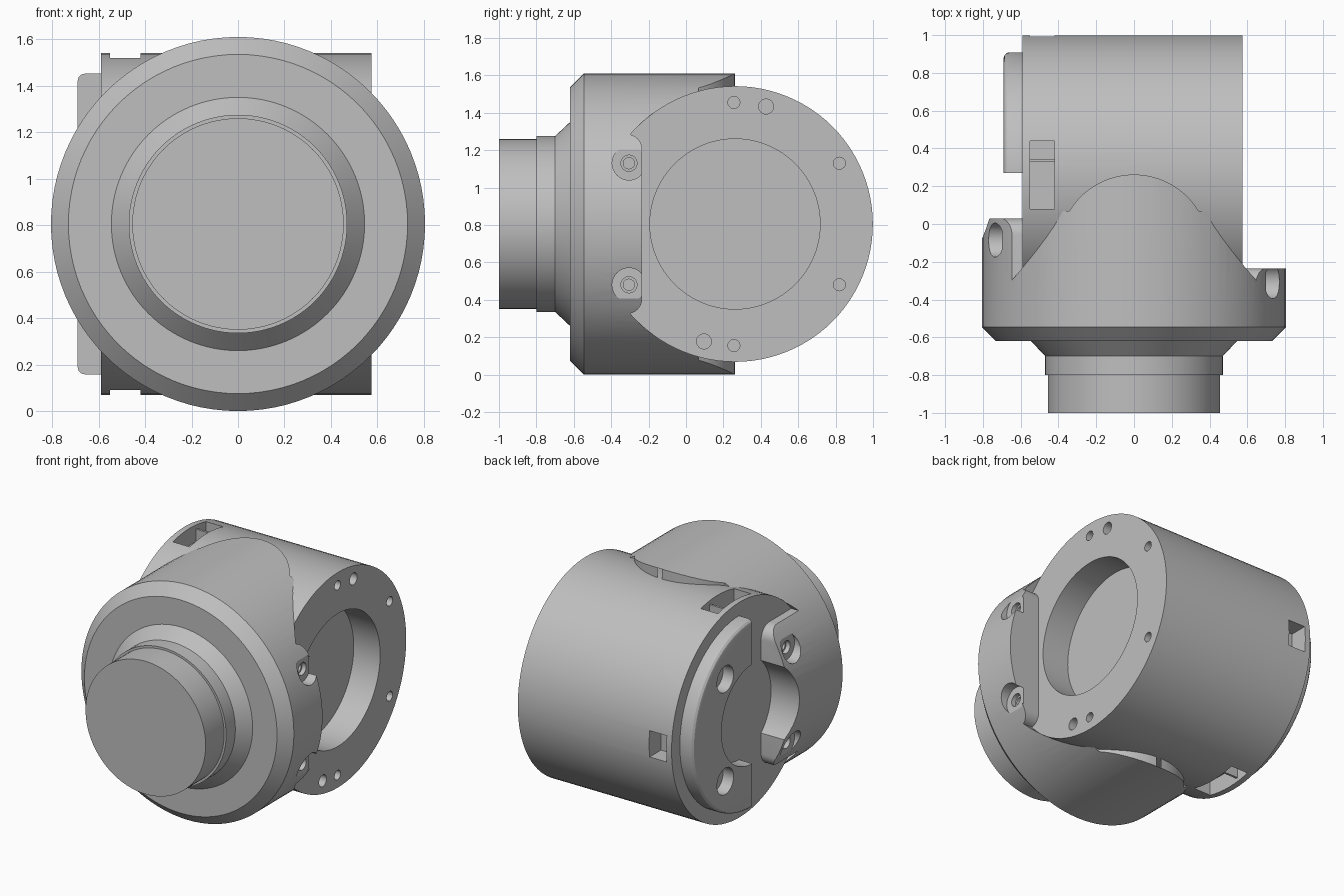
import bpy, bmesh, math
from mathutils import Vector

if "Cube" in bpy.data.objects:
    bpy.data.objects.remove(bpy.data.objects["Cube"], do_unlink=True)

CY, CZ = 0.262, 0.805      # axis of the cross housing
R_HOUSE, R_BODY = 0.737, 0.805
SEGS = 96

grey = bpy.data.materials.new("plain_grey")
grey.use_nodes = True
colour = (0.52, 0.52, 0.52, 1)
grey.diffuse_color = colour
grey.node_tree.nodes["Principled BSDF"].inputs["Base Color"].default_value = colour


def finish(name, bm):
    bmesh.ops.recalc_face_normals(bm, faces=bm.faces)
    mesh = bpy.data.meshes.new(name)
    bm.to_mesh(mesh)
    bm.free()
    obj = bpy.data.objects.new(name, mesh)
    bpy.context.collection.objects.link(obj)
    return obj


def lathe(name, axis, profile, centre=(0, 0), segs=SEGS):
    """Solid turned about X or Y; profile is (radius, position) pairs."""
    bm = bmesh.new()
    rings = []
    for r, t in profile:
        ring = []
        for i in range(segs):
            a = 2 * math.pi * i / segs
            u, v = centre[0] + r * math.cos(a), centre[1] + r * math.sin(a)
            ring.append(bm.verts.new((t, u, v) if axis == "X" else (u, t, v)))
        rings.append(ring)
    for a, b in zip(rings, rings[1:]):
        for i in range(segs):
            j = (i + 1) % segs
            bm.faces.new((a[i], a[j], b[j], b[i]))
    bm.faces.new(rings[0])
    bm.faces.new(rings[-1])
    return finish(name, bm)


def prism(name, points, direction):
    """Closed polygon pushed along a direction."""
    bm = bmesh.new()
    face = bm.faces.new([bm.verts.new(p) for p in points])
    out = bmesh.ops.extrude_face_region(bm, geom=[face])["geom"]
    verts = [g for g in out if isinstance(g, bmesh.types.BMVert)]
    bmesh.ops.translate(bm, verts=verts, vec=Vector(direction))
    return finish(name, bm)


def box(x0, x1, y0, y1, z0, z1):
    pts = [(x0, y0, z0), (x1, y0, z0), (x1, y1, z0), (x0, y1, z0)]
    return prism("cutter_box", pts, (0, 0, z1 - z0))


def drill(x0, x1, y, dz, r, segs=32):
    return lathe("cutter_hole", "X", [(r, x0), (r, x1)], (y, CZ + dz), segs)


def combine(obj, tool, op="DIFFERENCE"):
    tool.hide_render = True
    mod = obj.modifiers.new("cut", "BOOLEAN")
    mod.operation, mod.solver, mod.object = op, "EXACT", tool
    graph = bpy.context.evaluated_depsgraph_get()
    mesh = bpy.data.meshes.new_from_object(obj.evaluated_get(graph))
    obj.modifiers.clear()
    obj.data = mesh
    bpy.data.objects.remove(tool, do_unlink=True)


def lug_shape(side, y_end, half, r):
    """Rounded tab outline in the side plane, pushed outwards."""
    pts = [(-0.7, -half)]
    for sign in (-1, 1):
        for k in range(9):
            a = math.pi / 2 * (k / 8 if sign > 0 else k / 8 - 1)
            pts.append((y_end - r + r * math.cos(a),
                        sign * (half - r) + r * math.sin(a)))
    pts.append((-0.7, half))
    return prism("lug_tool", [(side * 0.57, y, CZ + z) for y, z in pts], (side * 0.6, 0, 0))


# Cross housing with its round recess
housing = lathe("cross_housing", "X", [(R_HOUSE, -0.59), (R_HOUSE, 0.575)], (CY, CZ))
combine(housing, drill(0.375, 0.7, CY, 0, 0.455, SEGS))

# Bolt holes around the recess
for s in (-1, 1):
    combine(housing, drill(0.47, 0.7, CY - 0.006, s * 0.65, 0.032))
    combine(housing, drill(0.47, 0.7, 0.82, s * 0.325, 0.032))
    combine(housing, drill(0.47, 0.7, CY + s * 0.166, s * 0.628, 0.04))

# Divided slots above and below, and a single pocket at the back
for s in (-1, 1):
    z0, z1 = sorted((CZ + s * 0.62, CZ + s * 0.9))
    combine(housing, box(-0.55, -0.42, 0.08, 0.33, z0, z1))
    combine(housing, box(-0.55, -0.42, 0.345, 0.44, z0, z1))
    z0, z1 = sorted((CZ + s * 0.705, CZ + s * 0.9))
    combine(housing, box(-0.55, -0.42, 0.32, 0.35, z0, z1))
combine(housing, box(-0.55, -0.42, 0.87, 1.1, CZ - 0.09, CZ + 0.09))

# Front body: stepped spigot, chamfered drum
body = lathe("front_body", "Y", [
    (0.455, -1), (0.455, -0.8), (0.47, -0.8), (0.47, -0.7), (0.545, -0.62),
    (0.73, -0.62), (R_BODY, -0.545), (R_BODY, CY)], (0, CZ))

# Saddle cut that leaves a lug on either side
saddle = lathe("saddle_tool", "X", [(R_HOUSE, -1.05), (R_HOUSE, 1.05)], (CY, CZ))
combine(saddle, lug_shape(1, -0.235, 0.48, 0.08))
combine(saddle, lug_shape(-1, 0.03, 0.48, 0.09))
combine(body, saddle)

# Rounded tongue over the housing
tongue = [(1, -1.2), (1, 0.068)]
for k in range(25):
    a = math.radians(31 + 118 * k / 24)
    tongue.append((0.4 * math.cos(a), -0.138 + 0.4 * math.sin(a)))
tongue += [(-1, 0.068), (-1, -1.2)]
combine(body, prism("tongue_tool", [(x, y, -1) for x, y in tongue], (0, 0, 4)), "INTERSECT")

# Round notch in the right lug, screw seats in both lugs
combine(body, drill(-1, -0.55, CY, 0, 0.34, SEGS))
for side, y in ((1, -0.305), (-1, -0.085)):
    for s in (-1, 1):
        for inner, r in ((0.7, 0.09), (0.67, 0.043), (0.61, 0.03)):
            combine(body, drill(*sorted((side * inner, side)), y, s * 0.325, r))

# C-shaped side cap with rounded rim
cap = lathe("side_cap", "X", [
    (0.647, -0.585), (0.647, -0.66), (0.643, -0.675), (0.632, -0.686),
    (0.617, -0.69)], (CY, CZ))
combine(cap, box(-1, -0.4, -0.6, 0.27, -0.2, 1.9))
combine(cap, drill(-1, -0.4, CY, 0, 0.34, SEGS))
for s in (-1, 1):
    combine(cap, drill(-1, -0.61, 0.56, s * 0.35, 0.09))

# Colour and shading
for obj in (housing, body, cap):
    obj.data.materials.clear()
    obj.data.materials.append(grey)
    bpy.ops.object.select_all(action="DESELECT")
    obj.select_set(True)
    bpy.context.view_layer.objects.active = obj
    bpy.ops.object.shade_smooth_by_angle(angle=math.radians(25))
